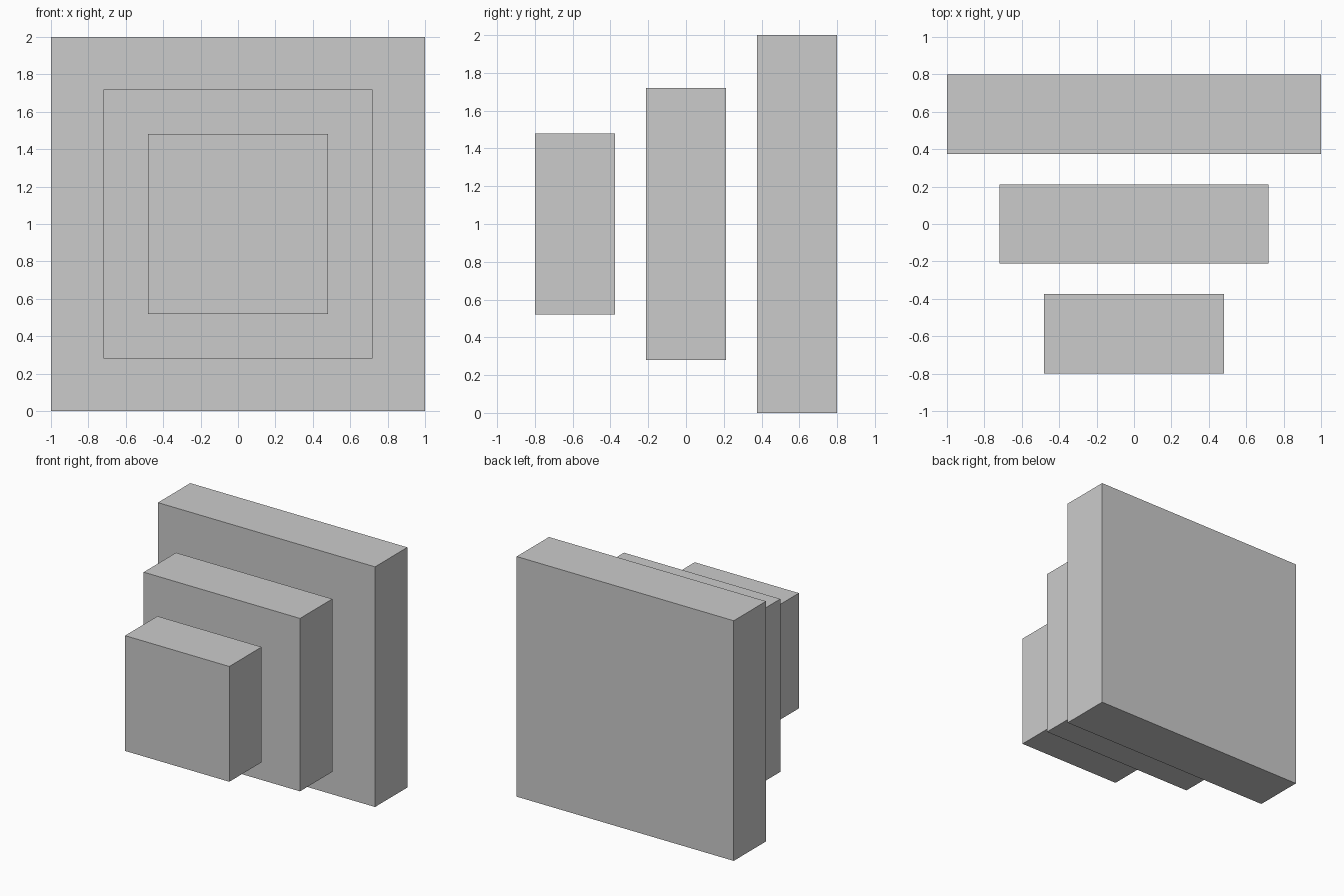
import bpy

if "Cube" in bpy.data.objects:
    bpy.data.objects.remove(bpy.data.objects["Cube"])

DEPTH = 0.425    # thickness shared by all slabs
CENTRE_Z = 1.0   # slabs are concentric about this height


def square_slab(name, side, y):
    """Upright square slab, centred at the given depth position."""
    bpy.ops.mesh.primitive_cube_add(size=1, location=(0, y, CENTRE_Z))
    slab = bpy.context.object
    slab.name = name
    slab.scale = (side, DEPTH, side)
    bpy.ops.object.transform_apply(location=False, rotation=False, scale=True)
    return slab


# Three slabs growing in size from front to back
for name, side, y in (
    ("front_slab", 0.96, -0.5875),
    ("middle_slab", 1.44, 0.0),
    ("back_slab", 2.0, 0.5875),
):
    square_slab(name, side, y)
